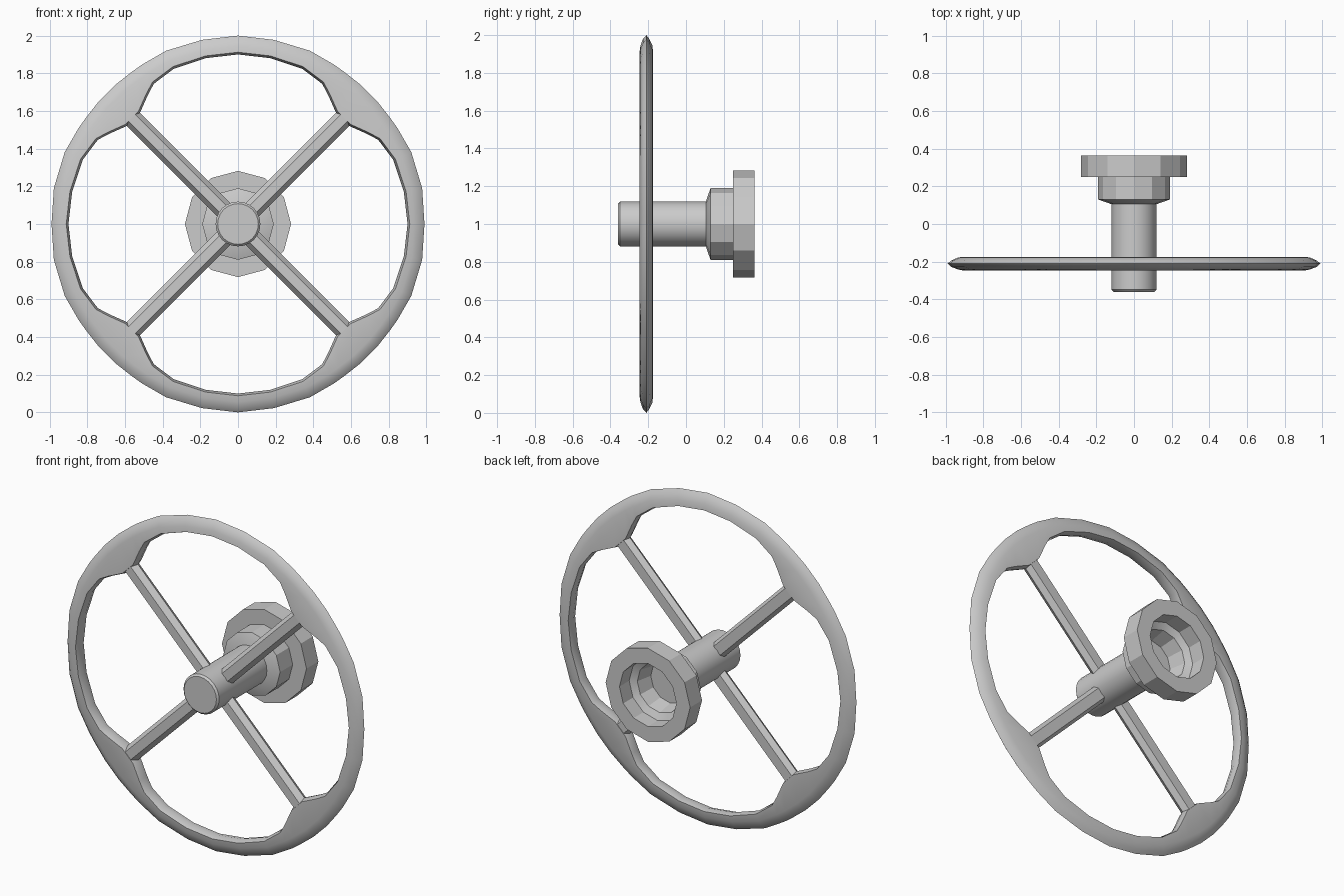
import bpy, bmesh
from math import sin, cos, pi, radians

if "Cube" in bpy.data.objects:
    bpy.data.objects.remove(bpy.data.objects["Cube"])

CZ = 1.0  # height of the wheel axis


def finish(name, bm, angle=30):
    bmesh.ops.recalc_face_normals(bm, faces=bm.faces)
    me = bpy.data.meshes.new(name)
    bm.to_mesh(me)
    bm.free()
    ob = bpy.data.objects.new(name, me)
    bpy.context.collection.objects.link(ob)
    bpy.ops.object.select_all(action='DESELECT')
    ob.select_set(True)
    bpy.context.view_layer.objects.active = ob
    bpy.ops.object.shade_smooth_by_angle(angle=radians(angle))
    return ob


def bridge(bm, r0, r1):
    n = len(r0)
    for i in range(n):
        j = (i + 1) % n
        bm.faces.new((r0[i], r0[j], r1[j], r1[i]))


def turned(name, profile, sides, angle):
    """Revolve a (radius, y) profile about the y axis and cap both ends."""
    bm = bmesh.new()
    rings = [[bm.verts.new((r * cos(2 * pi * k / sides), y,
                            CZ + r * sin(2 * pi * k / sides)))
              for k in range(sides)] for r, y in profile]
    for a, b in zip(rings, rings[1:]):
        bridge(bm, a, b)
    bm.faces.new(rings[0])
    bm.faces.new(rings[-1])
    return finish(name, bm, angle)


# Rim: cross-section swept round, widening inward where the spokes join
half = [(3.6, .787, .985), (10, .835, .985), (14, .868, .988),
        (22.5, .892, .996), (34, .897, .996)]   # offset, inner r, outer r
bm = bmesh.new()
rings = []
for q in range(4):
    stations = ([(-o, i, r) for o, i, r in reversed(half)] + half
                + [(45, .90, 1.0 if q % 2 == 0 else .99)])
    for off, ri, ro in stations:
        a = radians(45 + 90 * q + off)
        section = [(ro, -.21), (ro - .02, -.228), (ro - .055, -.241),
                   (ri + .012, -.246), (ri, -.21), (ri + .008, -.174),
                   (ro - .055, -.178), (ro - .02, -.194)]
        rings.append([bm.verts.new((r * cos(a), y, CZ + r * sin(a)))
                      for r, y in section])
for i, ring in enumerate(rings):
    bridge(bm, ring, rings[(i + 1) % len(rings)])
finish("rim", bm, 35)

# Four bevelled spokes
spoke_section = [(-.026, -.244), (.026, -.244), (.049, -.21),
                 (.03, -.177), (-.03, -.177), (-.049, -.21)]
for q in range(4):
    a = radians(45 + 90 * q)
    c, s = cos(a), sin(a)
    bm = bmesh.new()
    ends = [[bm.verts.new((r * c - w * s, y, CZ + r * s + w * c))
             for w, y in spoke_section] for r in (.06, .80)]
    bridge(bm, *ends)
    for e in ends:
        bm.faces.new(e)
    finish(f"spoke_{q + 1}", bm, 20)

# Central shaft with chamfered front
turned("hub_shaft", [(.108, -.36), (.119, -.349), (.119, .12)], 24, 30)

# Stepped collar and flange with a stepped recess in the back
turned("hub_flange", [(.11, .105), (.119, .105), (.19, .13), (.19, .25),
                      (.282, .25), (.282, .363), (.19, .363), (.19, .27),
                      (.15, .25), (.13, .15)], 12, 29)
